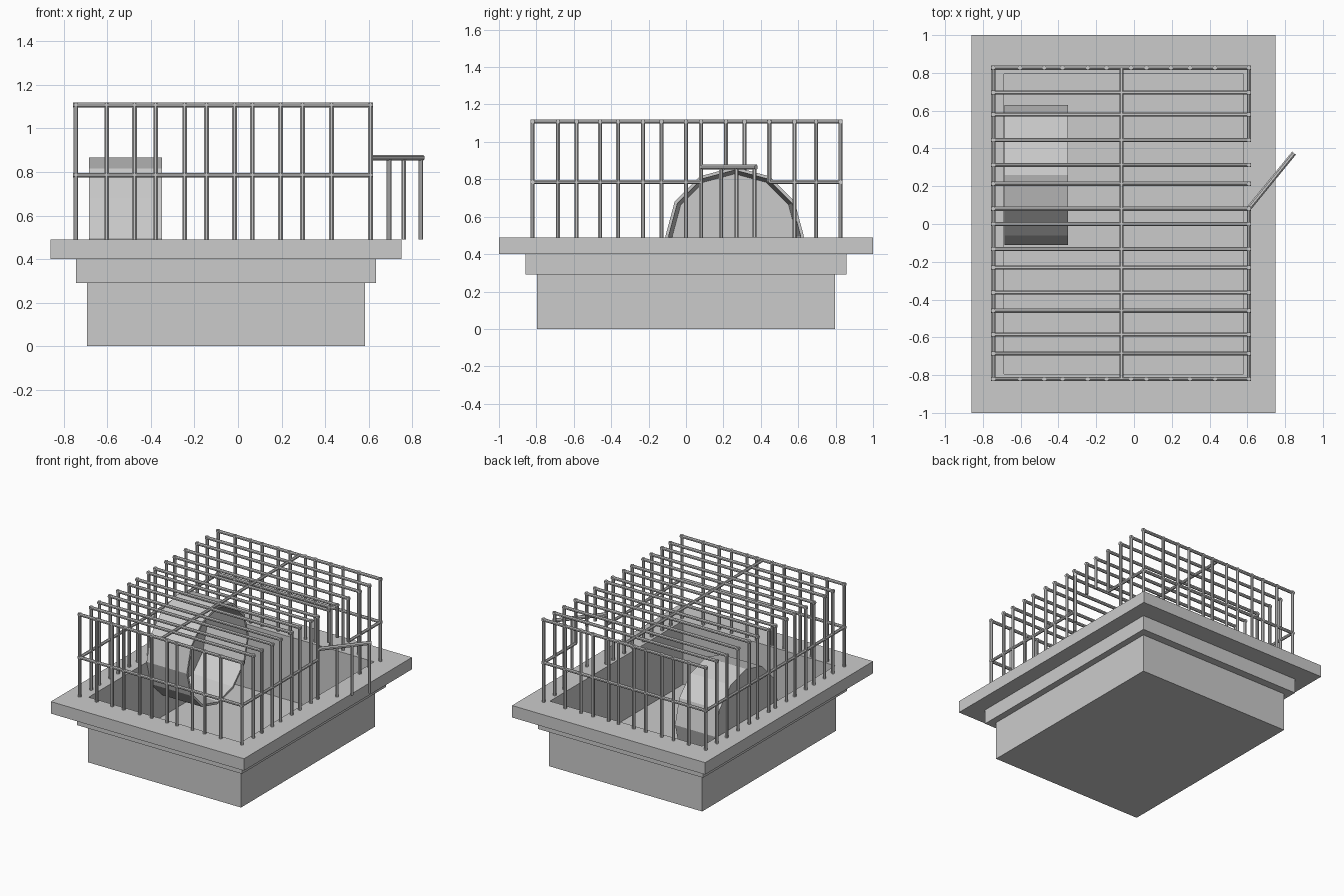
import bpy, bmesh, math
from mathutils import Vector

if "Cube" in bpy.data.objects:
    bpy.data.objects.remove(bpy.data.objects["Cube"])

CX = -0.055            # tray centre in x
R = 0.0118             # wire radius
X0, X1 = -0.745, 0.608 # cage sides
Y0, Y1 = -0.82, 0.827  # cage ends
RIM, MID, TOP = 0.49, 0.785, 1.108


def finish(name, bm):
    bmesh.ops.recalc_face_normals(bm, faces=bm.faces)
    me = bpy.data.meshes.new(name)
    bm.to_mesh(me)
    bm.free()
    ob = bpy.data.objects.new(name, me)
    bpy.context.collection.objects.link(ob)
    return ob


def skin(bm, loops, cap_ends=False, close=False):
    """Bridge equal-length vertex loops; optionally cap or close them."""
    rings = [[bm.verts.new(p) for p in l] for l in loops]
    pairs = list(zip(rings, rings[1:]))
    if close:
        pairs.append((rings[-1], rings[0]))
    for a, b in pairs:
        n = len(a)
        for i in range(n):
            j = (i + 1) % n
            bm.faces.new((a[i], a[j], b[j], b[i]))
    if cap_ends:
        bm.faces.new(rings[0])
        bm.faces.new(rings[-1])


def bar(bm, a, b, r=R, sides=8):
    """Straight round wire from a to b."""
    a, b = Vector(a), Vector(b)
    q = (b - a).to_track_quat('Z', 'Y')
    ring = [Vector((r * math.cos(2 * math.pi * (i + .5) / sides),
                    r * math.sin(2 * math.pi * (i + .5) / sides), 0)) for i in range(sides)]
    skin(bm, [[p + q @ v for v in ring] for p in (a, b)], cap_ends=True)


# stepped hollow tray: rectangles (half x, half y, z) from the underside round to the floor
profile = [(.638, .797, 0), (.638, .797, .29), (.688, .857, .29), (.688, .857, .40),
           (.805, 1, .40), (.805, 1, RIM), (.634, .793, RIM), (.634, .793, .01)]
bm = bmesh.new()
skin(bm, [[(CX + sx * hx, sy * hy, z) for sx, sy in ((-1, -1), (1, -1), (1, 1), (-1, 1))]
          for hx, hy, z in profile], cap_ends=True)
finish("tray", bm)

# exercise wheel: 12-sided drum, open towards +x
bm = bmesh.new()
skin(bm, [[(x, .26 + r * math.cos(i * math.pi / 6), .496 + r * math.sin(i * math.pi / 6))
           for i in range(12)]
          for x, r in ((-.685, .37), (-.35, .37), (-.35, .353), (-.675, .333))], cap_ends=True)
finish("exercise_wheel", bm)

# front and back walls
front_x = [X0, -.603, -.475, -.378, -.245, -.145, -.016, .066, .195, .296, .429, X1]
for name, y in (("front_bars", Y0), ("back_bars", Y1)):
    bm = bmesh.new()
    for x in front_x:
        bar(bm, (x, y, RIM), (x, y, TOP + R))
    for z in (MID, TOP):
        bar(bm, (X0 - R, y, z), (X1 + R, y, z))
    finish(name, bm)

# side posts, shortened above the doorway on the right
side_y = [-.685, -.585, -.459, -.363, -.23, -.132, 0, .081, .213, .313, .445, .58, .696]
doorway = {.213: .865, .313: .865, .445: MID}
bm = bmesh.new()
for y in side_y:
    bar(bm, (X0, y, RIM), (X0, y, TOP + R))
bar(bm, (X0, Y0, MID), (X0, Y1, MID))
finish("left_bars", bm)

bm = bmesh.new()
for y in side_y:
    bar(bm, (X1, y, doorway.get(y, RIM)), (X1, y, TOP + R))
bar(bm, (X1, Y0, MID), (X1, .081, MID))
bar(bm, (X1, .445, MID), (X1, Y1, MID))
finish("right_bars", bm)

# roof bars and centre spine
bm = bmesh.new()
for y in side_y:
    bar(bm, (X0 - R, y, TOP), (X1 + R, y, TOP))
bar(bm, (-.066, Y0, TOP), (-.066, Y1, TOP))
finish("roof_bars", bm)

# open door swung outwards
hinge, tip = Vector((.608, .083, 0)), Vector((.847, .375, 0))
bm = bmesh.new()
up = Vector((0, 0, .865))
bar(bm, hinge + up, tip + up, .014)
for t in (.36, .64, .97):
    p = hinge.lerp(tip, t)
    bar(bm, p + Vector((0, 0, RIM)), p + up)
finish("door", bm)
